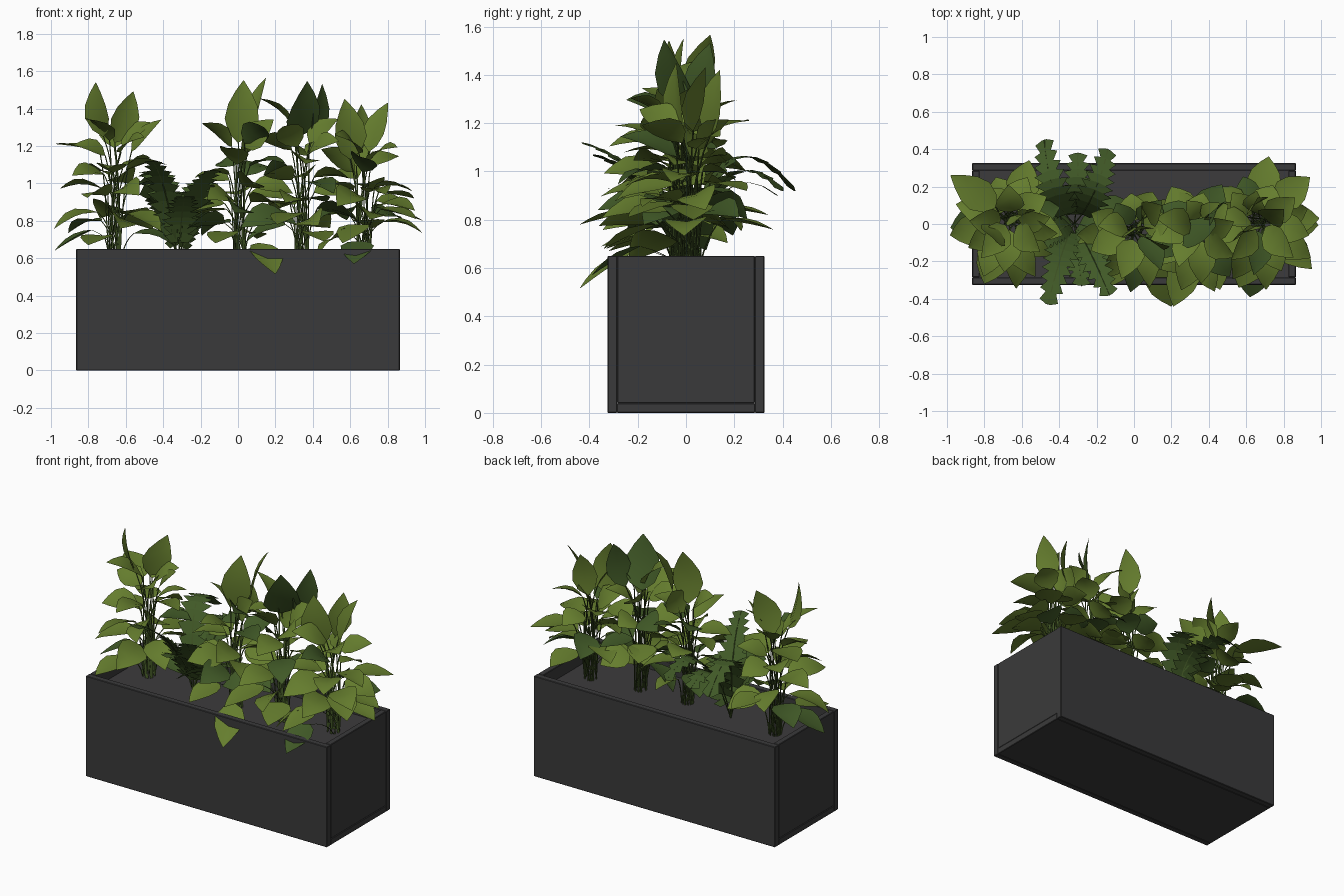
import bpy, bmesh, math, random
from mathutils import Vector as V

if "Cube" in bpy.data.objects:
    bpy.data.objects.remove(bpy.data.objects["Cube"])

random.seed(23)


def material(name, rgb):
    m = bpy.data.materials.new(name)
    m.diffuse_color = (*rgb, 1)
    m.use_nodes = True
    m.node_tree.nodes["Principled BSDF"].inputs["Base Color"].default_value = m.diffuse_color
    return m


CHARCOAL = material("charcoal", (0.042, 0.042, 0.043))
SOIL = material("dark_soil", (0.046, 0.043, 0.046))
OLIVE = material("olive_leaf", (0.13, 0.205, 0.027))
DEEP = material("deep_green_leaf", (0.052, 0.1, 0.02))
STEM = material("dark_stem", (0.052, 0.09, 0.018))


def finish(bm, name, mats):
    me = bpy.data.meshes.new(name)
    bm.to_mesh(me)
    bm.free()
    ob = bpy.data.objects.new(name, me)
    bpy.context.collection.objects.link(ob)
    for m in mats:
        me.materials.append(m)
    return ob


def box(name, lo, hi, mat, bevel=0.003):
    bm = bmesh.new()
    bmesh.ops.create_cube(bm, size=1)
    lo, hi = V(lo), V(hi)
    for v in bm.verts:
        v.co = (lo + hi) / 2 + v.co * (hi - lo)
    if bevel:
        bmesh.ops.bevel(bm, geom=bm.edges[:], offset=bevel, segments=1, affect='EDGES')
    return finish(bm, name, [mat])


def bezier(a, b, c, t):
    return a * (1 - t) ** 2 + b * (2 * t * (1 - t)) + c * t * t


def stem(bm, a, b, c, r=0.004, steps=5):
    """Thin three-sided tube along a bent path."""
    rings = []
    for i in range(steps + 1):
        p = bezier(a, b, c, i / steps)
        rings.append([bm.verts.new(p + V((math.cos(k * 2.0944), math.sin(k * 2.0944), 0)) * r)
                      for k in range(3)])
    for p, q in zip(rings, rings[1:]):
        for k in range(3):
            bm.faces.new((p[k], p[(k + 1) % 3], q[(k + 1) % 3], q[k]))


BLADE = [(0, 0.06), (0.13, 0.66), (0.36, 1.0), (0.6, 0.86), (0.82, 0.46), (1, 0.02)]


def leaf(bm, base, tip, width, facing, mat=0, arch=0.1):
    """Pointed blade, folded slightly along its midrib."""
    d = tip - base
    length = d.length
    d.normalize()
    s = d.cross(facing).normalized()
    n = s.cross(d)
    rows = []
    for t, w in BLADE:
        p = base.lerp(tip, t) + n * (arch * length * math.sin(math.pi * t))
        half, lift = s * (w * width / 2), n * (w * width * 0.1)
        rows.append([bm.verts.new(q) for q in (p - half + lift, p, p + half + lift)])
    for a, b in zip(rows, rows[1:]):
        for k in (0, 1):
            bm.faces.new((a[k], a[k + 1], b[k + 1], b[k])).material_index = mat


# Planter: long boards overlap nearly flush end panels above a base
for name, sy in (("front_board", -1), ("back_board", 1)):
    y = sorted((sy * 0.285, sy * 0.325))
    box(name, (-0.865, y[0], 0), (0.865, y[1], 0.65), CHARCOAL)
for name, sx in (("left_end_panel", -1), ("right_end_panel", 1)):
    x = sorted((sx * 0.825, sx * 0.863))
    box(name, (x[0], -0.285, 0.04), (x[1], 0.285, 0.65), CHARCOAL)
box("base_board", (-0.865, -0.286, 0), (0.865, 0.286, 0.04), CHARCOAL)
box("soil", (-0.83, -0.29, 0.5), (0.83, 0.29, 0.57), SOIL, 0)

# Upright crown leaves: blade base, tip, width, facing
CROWNS = [
    [((-.72, -.02, 1.25), (-.76, -.07, 1.54), .17, (-.7, -.8, .3)),
     ((-.66, .04, 1.22), (-.56, .08, 1.49), .17, (.6, -.8, .3)),
     ((-.57, 0, 1.17), (-.41, -.05, 1.34), .14, (-.5, -.5, .8))],
    [((0, -.02, 1.22), (.03, -.01, 1.55), .19, (.3, -1, .2)),
     ((.07, .04, 1.3), (.15, .1, 1.565), .15, (-.9, -.5, 0)),
     ((.04, -.05, 1.19), (.19, -.12, 1.34), .15, (.2, -.8, .6))],
    [((.30, .02, 1.24), (.37, -.09, 1.545), .22, (.6, -.8, .5)),
     ((.40, .05, 1.25), (.45, .1, 1.53), .16, (.8, -.5, 0))],
    [((.60, -.02, 1.13), (.57, -.04, 1.45), .19, (.4, -.9, .2)),
     ((.70, .03, 1.17), (.80, .08, 1.43), .15, (-.6, -.8, .2)),
     ((.63, .1, 1.15), (.66, .14, 1.42), .15, (.6, -.7, .1))],
]

# Outermost leaves, some hanging over the rim: blade base, tip, colour index
OUTER = [
    [((-.78, .02, .75), (-.98, -.02, .64), 1), ((-.72, -.1, .72), (-.8, -.32, .67), 0),
     ((-.62, .12, .85), (-.56, .34, .82), 0), ((-.74, .09, 1.17), (-.98, .26, 1.21), 0)],
    [((.11, -.19, .68), (.2, -.44, .515), 0), ((-.05, -.12, .74), (-.12, -.33, .68), 0),
     ((-.06, -.04, .86), (-.3, -.1, .82), 0)],
    [((.3, -.17, .84), (.21, -.44, .78), 0), ((.4, -.12, .74), (.46, -.35, .69), 0),
     ((.36, .03, .92), (.47, .21, .9), 1), ((.28, .03, .9), (.2, .2, .86), 0)],
    [((.65, -.19, .69), (.62, -.39, .57), 1), ((.66, -.12, .78), (.56, -.34, .68), 0),
     ((.76, .02, .86), (.99, .03, .8), 0), ((.68, .15, .8), (.72, .36, .76), 0),
     ((.74, -.03, .87), (.95, -.24, .81), 0), ((.75, .1, .95), (.94, .25, .92), 0)],
]

# Leafy plants: root x, root y, top of the side leaves
PLANTS = [(-.66, .03, 1.22), (.01, -.03, 1.2), (.34, -.02, 1.26), (.67, .02, 1.14)]
COUNT = 22

for i, (px, py, top) in enumerate(PLANTS):
    leaves, stems = bmesh.new(), bmesh.new()

    def grow(base, tip, width, facing, mat, arch):
        leaf(leaves, base, tip, width, facing, mat, arch)
        a = random.uniform(0, 6.28)
        root = V((px + 0.035 * math.cos(a), py + 0.035 * math.sin(a), 0.57))
        bend = root.lerp(base, 0.25)
        bend.z = 0.57 + (base.z - 0.57) * 0.75
        stem(stems, root, bend, base)

    for base, tip, width, facing in CROWNS[i]:
        grow(V(base), V(tip), width, V(facing), 1 if i == 2 else 0, 0.05)
    for base, tip, mat in OUTER[i]:
        grow(V(base), V(tip), 0.18, V((0, 0, 1)), mat, 0.02)

    # Spiral of side leaves, wide and drooping below, rising above
    for k in range(COUNT):
        f = k / (COUNT - 1)
        a = k * 2.4 + i * 1.3
        out = V((math.cos(a), math.sin(a) - 0.1, 0))
        if out.y > 0:
            out.y *= 0.85 if i in (0, 3) else 0.7
        z = 0.76 + (top - 0.76) * f + random.uniform(-0.04, 0.04)
        base = V((px, py, z)) + out * (0.1 - 0.06 * f)
        reach = 0.25 - 0.065 * f + random.uniform(-0.03, 0.02)
        rise = -0.06 + 0.2 * f * f + random.uniform(-0.05, 0.04)
        tip = base + out * reach + V((0, 0, rise))
        tip.x = max(-0.985, min(0.985, tip.x))
        facing = V((random.uniform(-.7, .7), random.uniform(-.7, .6), 1))
        deep = int(random.random() < (0.35 if f < 0.2 else 0.15))
        grow(base, tip, 0.185 - 0.03 * f, facing, deep, 0.11)

    finish(leaves, f"plant_{i + 1}_leaves", [OLIVE, DEEP])
    finish(stems, f"plant_{i + 1}_stems", [STEM])

# Fern: arching fronds as bend point, tip, side direction of the leaflets
FRONDS = [
    ((-.45, .12, 1.33), (-.48, .45, .92), (1, .3, 0)),
    ((-.30, .13, 1.10), (-.30, .38, .90), (1, 0, 0)),
    ((-.20, .13, 1.20), (-.14, .40, .92), (1, -.4, 0)),
    ((-.38, -.10, 1.02), (-.46, -.43, 1.12), (-1, .3, 0)),
    ((-.30, -.12, .92), (-.28, -.33, .93), (-1, 0, 0)),
    ((-.25, -.10, .98), (-.13, -.38, 1.07), (-1, -.4, 0)),
    ((-.38, .0, .85), (-.48, -.1, .92), (.5, -.9, .2)),
    ((-.25, .0, .82), (-.14, -.08, .9), (.5, .9, -.2)),
]
root = V((-.32, 0, .57))
fern, fern_stems = bmesh.new(), bmesh.new()
STEPS = 11
for bend, tip, side in FRONDS:
    bend, tip, side = V(bend), V(tip), V(side).normalized()
    stem(fern_stems, root, bend, tip, 0.004, 8)
    for k in range(2, STEPS):
        t = k / STEPS
        p, q = bezier(root, bend, tip, t), bezier(root, bend, tip, (k + 1) / STEPS)
        w = 0.125 * min(1, 0.4 + 1.6 * t) * (1.08 - t) ** 0.5
        for sgn in (1, -1):
            s = side * (sgn * w)
            pts = [p, p + s * 0.55 - (q - p) * 0.1, p + s + (q - p) * 0.7, q + s * 0.25, q]
            if sgn < 0:
                pts.reverse()
            fern.faces.new([fern.verts.new(c) for c in pts])
finish(fern, "fern_fronds", [DEEP])
finish(fern_stems, "fern_stems", [STEM])

# Soft shading on foliage, keeping folds and panel edges crisp
for ob in bpy.context.scene.objects:
    ob.select_set(True)
    bpy.context.view_layer.objects.active = ob
bpy.ops.object.shade_smooth_by_angle(angle=math.radians(25))
